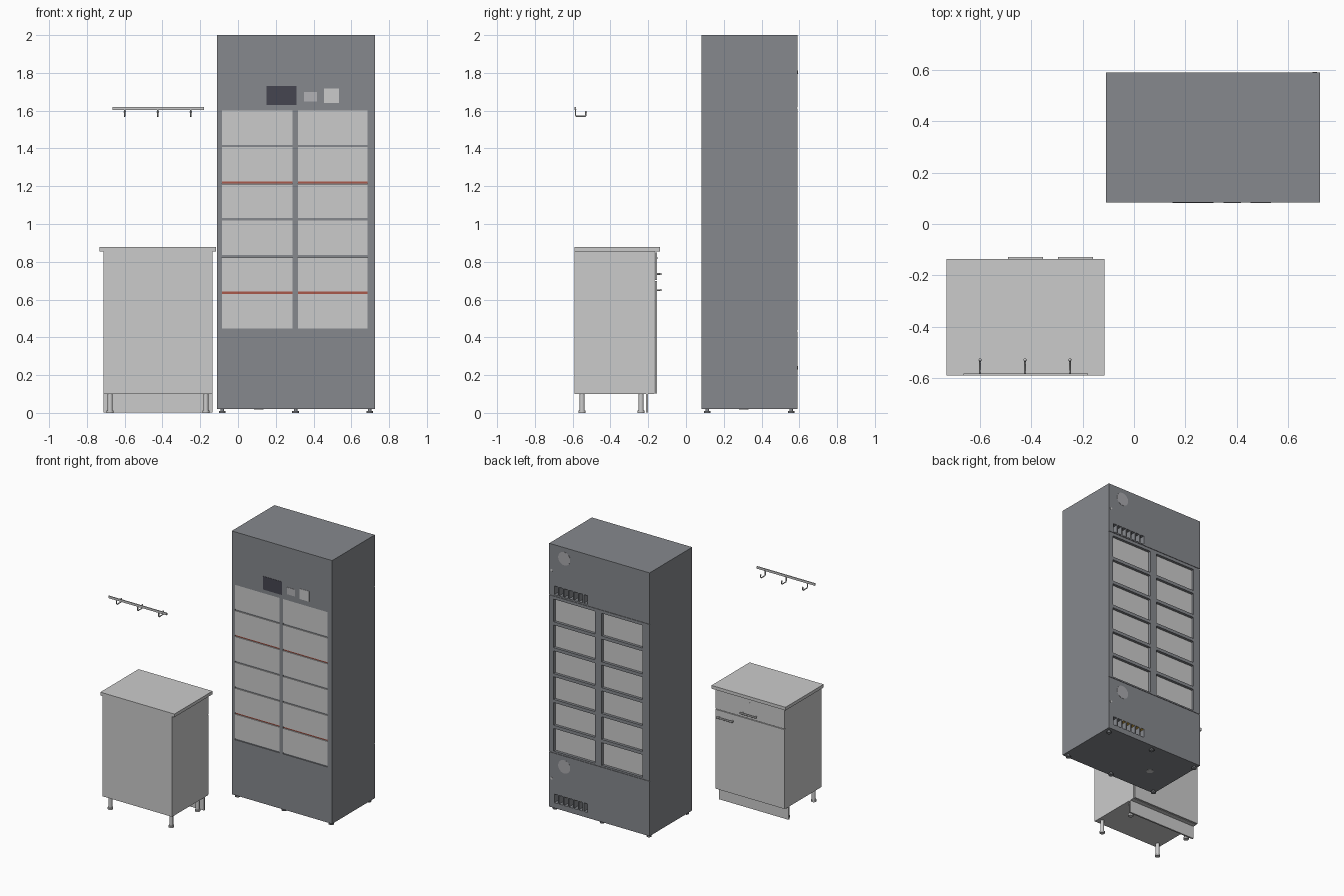
import bpy, bmesh, math
from mathutils import Matrix, Vector

if "Cube" in bpy.data.objects:
    bpy.data.objects.remove(bpy.data.objects["Cube"])


def material(name, rgb):
    m = bpy.data.materials.new(name)
    m.diffuse_color = (*rgb, 1)
    m.use_nodes = True
    m.node_tree.nodes["Principled BSDF"].inputs["Base Color"].default_value = m.diffuse_color
    return m


DARK = material("dark_grey", (0.24, 0.25, 0.27))
BLACK = material("near_black", (0.06, 0.06, 0.08))
RED = material("red_brown", (0.4, 0.1, 0.07))
AMBER = material("amber", (0.9, 0.55, 0.08))


def finish(name, bm, mat=None, smooth=False):
    me = bpy.data.meshes.new(name)
    bm.to_mesh(me)
    bm.free()
    ob = bpy.data.objects.new(name, me)
    bpy.context.collection.objects.link(ob)
    if mat:
        me.materials.append(mat)
    if smooth:
        select(ob)
        bpy.ops.object.shade_smooth_by_angle()
    return ob


def select(ob):
    bpy.ops.object.select_all(action='DESELECT')
    ob.select_set(True)
    bpy.context.view_layer.objects.active = ob


def boxes(name, items, mat=None):
    """Each item is (x0, x1, y0, y1, z0, z1)."""
    bm = bmesh.new()
    for x0, x1, y0, y1, z0, z1 in items:
        m = Matrix.Translation(((x0 + x1) / 2, (y0 + y1) / 2, (z0 + z1) / 2))
        m = m @ Matrix.Diagonal((x1 - x0, y1 - y0, z1 - z0, 1))
        bmesh.ops.create_cube(bm, size=1, matrix=m)
    return finish(name, bm, mat)


def rods(name, items, mat=None, segments=24):
    """Each item is (start, end, radius)."""
    bm = bmesh.new()
    for a, b, r in items:
        a, b = Vector(a), Vector(b)
        rot = (b - a).to_track_quat('Z', 'Y').to_matrix().to_4x4()
        bmesh.ops.create_cone(bm, cap_ends=True, segments=segments, radius1=r, radius2=r,
                              depth=(b - a).length, matrix=Matrix.Translation((a + b) / 2) @ rot)
    return finish(name, bm, mat, True)


# ---- tall locker ----
X0, X1, Y0, Y1 = -0.11, 0.725, 0.083, 0.59
front_cols = [(-0.085, 0.288), (0.317, 0.685)]
back_cols = [(-0.052, 0.288), (0.345, 0.688)]
row_z = [0.447 + 0.1945 * i for i in range(6)]
ROW_H = 0.182
vents = [1.625, 0.06]

body = boxes("locker_body", [(X0, X1, Y0, Y1, 0.02, 2.0)], DARK)

# pockets for the doors, vents and panel seams
cuts = [(a, b, Y0 - 0.1, Y0 + 0.012, 0.437, 1.602) for a, b in front_cols]
cuts += [(a, b, Y1 - 0.03, Y1 + 0.1, z, z + ROW_H - 0.012) for a, b in back_cols for z in row_z]
for z in vents:
    cuts += [(0.405 + 0.041 * i, 0.437 + 0.041 * i, Y1 - 0.13, Y1 + 0.1, z, z + 0.065)
             for i in range(7)]
cuts += [(X0 - 0.1, X1 + 0.1, Y1 - 0.004, Y1 + 0.1, z, z + 0.004) for z in (0.432, 1.612)]
cutter = boxes("locker_cutter", cuts)
cutter.hide_render = True
mod = body.modifiers.new("pockets", 'BOOLEAN')
mod.object = cutter
mod.operation = 'DIFFERENCE'
mod.solver = 'EXACT'
select(body)
bpy.ops.object.modifier_apply(modifier=mod.name)
bpy.data.objects.remove(cutter, do_unlink=True)

# front and back compartment doors
boxes("front_doors", [(a, b, Y0 + 0.001, Y0 + 0.013, z, z + ROW_H)
                      for a, b in front_cols for z in row_z])
boxes("back_doors", [(a, b, Y1 - 0.031, Y1 - 0.02, z, z + ROW_H - 0.012)
                     for a, b in back_cols for z in row_z])
boxes("back_door_pulls", [(a - 0.012, a - 0.002, Y1 - 0.005, Y1, z + 0.01, z + 0.04)
                          for a, b in back_cols for z in row_z], BLACK)

# shelf edges between the front doors, two levels of them red
for i, z in enumerate(row_z):
    boxes("shelf_edge", [(a, b, Y0 + 0.006, Y0 + 0.013, z - 0.011, z) for a, b in front_cols],
          RED if i in (1, 4) else DARK)

# control screen, reader and scanner
boxes("screen", [(0.15, 0.31, Y0 - 0.002, Y0 + 0.01, 1.63, 1.73)], BLACK)
boxes("card_reader", [(0.35, 0.418, Y0 - 0.002, Y0 + 0.01, 1.648, 1.70)],
      material("mid_grey", (0.45, 0.45, 0.47)))
boxes("code_scanner", [(0.455, 0.535, Y0 - 0.002, Y0 + 0.01, 1.64, 1.718)])

# rear fan covers, locks and amber vent lining
for z in vents:
    rods("fan_cover", [((0.6, Y1 - 0.01, z + 0.292), (0.6, Y1 + 0.001, z + 0.292), 0.05)],
         material("fan_grey", (0.4, 0.4, 0.42)), 32)
    rods("rear_lock", [((0.705, Y1 - 0.01, z + 0.178), (0.705, Y1 + 0.002, z + 0.178), 0.009)])
boxes("vent_lining", [(0.405 + 0.041 * i, 0.437 + 0.041 * i, Y1 - 0.13, Y1 - 0.003, 0.123, 0.125)
                      for i in range(5)], AMBER)

# locker feet and cable outlet underneath
rods("locker_feet", [((x, y, z0), (x, y, z1), r) for x in (-0.083, 0.305, 0.697)
                     for y in (0.113, 0.557)
                     for z0, z1, r in ((0, 0.009, 0.018), (0.009, 0.022, 0.009))], DARK)
rods("cable_outlet", [((0.11, 0.306, 0.018), (0.11, 0.306, 0.03), 0.025)])

# ---- base cabinet, its doors facing +y ----
boxes("cabinet_body", [(-0.713, -0.135, -0.59, -0.166, 0.1, 0.855)])
boxes("counter_top", [(-0.732, -0.116, -0.59, -0.137, 0.854, 0.878)])
boxes("cabinet_door", [(-0.711, -0.137, -0.165, -0.153, 0.102, 0.698)])
boxes("cabinet_drawer", [(-0.711, -0.137, -0.165, -0.153, 0.703, 0.85)])
boxes("plinth", [(-0.713, -0.135, -0.212, -0.2, 0.003, 0.1)])
rods("cabinet_legs", [((x, y, z0), (x, y, z1), r) for x in (-0.677, -0.17)
                      for y in (-0.55, -0.238)
                      for z0, z1, r in ((0, 0.012, 0.019), (0.012, 0.1, 0.0135))])
rods("drawer_lock", [((-0.42, -0.155, 0.82), (-0.42, -0.151, 0.82), 0.006)])

# bar handles on the drawer and door
for name, x, z in (("drawer_handle", -0.4225, 0.735), ("door_handle", -0.2275, 0.65)):
    rods(name, [((x - 0.068, -0.134, z), (x + 0.068, -0.134, z), 0.006)]
         + [((x + s * 0.055, -0.155, z), (x + s * 0.055, -0.134, z), 0.0045) for s in (-1, 1)],
         None, 12)

# ---- wall hook rail ----
boxes("hook_rail", [(-0.665, -0.18, -0.59, -0.583, 1.603, 1.62)])
for x in (-0.6, -0.425, -0.25):
    cu = bpy.data.curves.new("hook", 'CURVE')
    cu.dimensions = '3D'
    cu.bevel_depth = 0.004
    cu.bevel_resolution = 2
    cu.use_fill_caps = True
    sp = cu.splines.new('POLY')
    path = [(-0.585, 1.61), (-0.585, 1.576), (-0.579, 1.57), (-0.536, 1.57), (-0.53, 1.576), (-0.53, 1.592)]
    sp.points.add(len(path) - 1)
    for p, (y, z) in zip(sp.points, path):
        p.co = (x, y, z, 1)
    ob = bpy.data.objects.new("hook", cu)
    bpy.context.collection.objects.link(ob)
    select(ob)
    bpy.ops.object.convert(target='MESH')
    bm = bmesh.new()
    bmesh.ops.create_uvsphere(bm, u_segments=12, v_segments=8, radius=0.006,
                              matrix=Matrix.Translation((x, -0.53, 1.593)))
    finish("hook_tip", bm, None, True)
